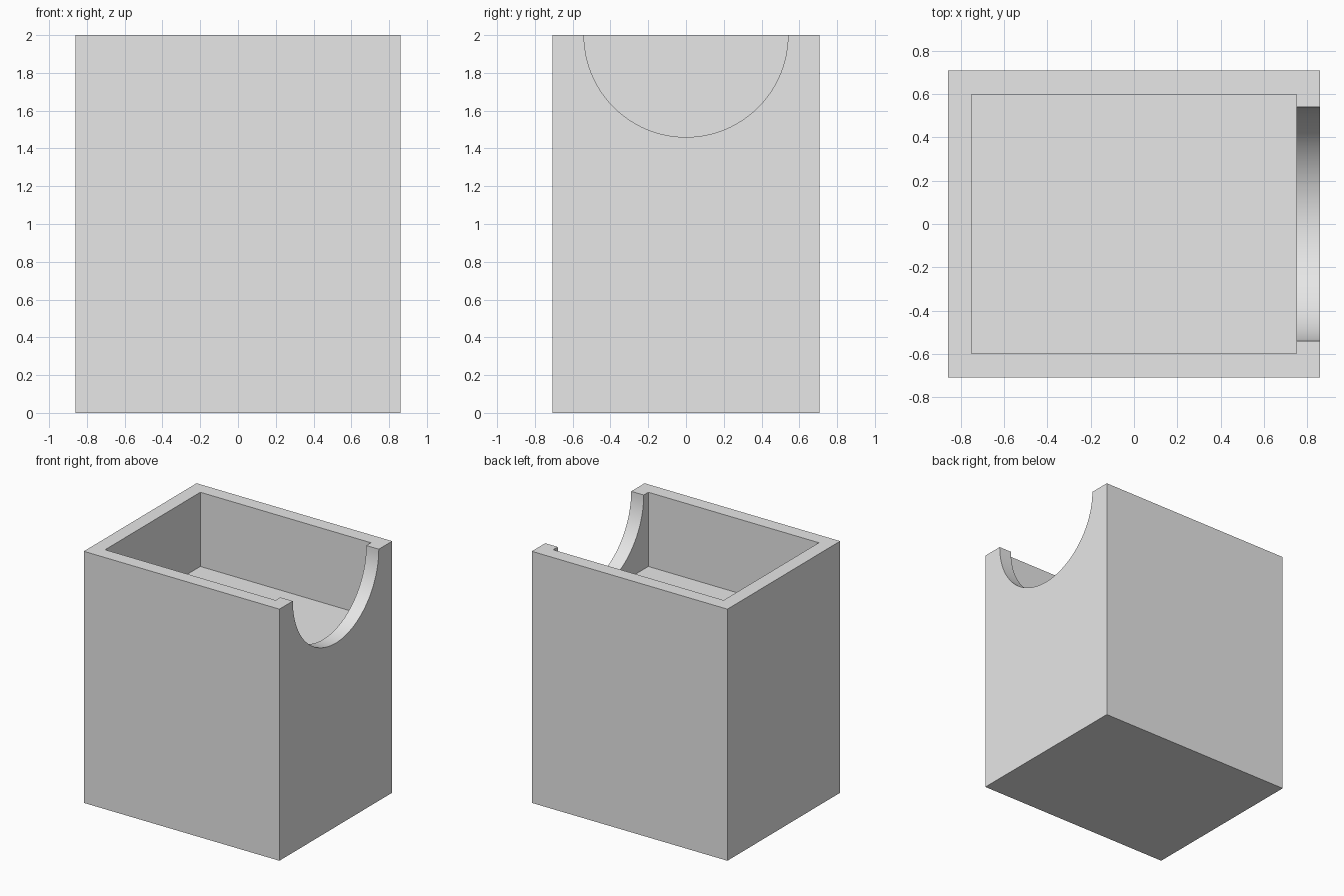
import bpy
import math

cube = bpy.data.objects.get("Cube")
if cube:
    bpy.data.objects.remove(cube, do_unlink=True)

WIDTH, DEPTH, HEIGHT = 1.72, 1.416, 2.0
WALL = 0.11
FLOOR = 1.41
NOTCH_RADIUS = 0.54


def box(name, size, bottom):
    bpy.ops.mesh.primitive_cube_add(size=1, location=(0, 0, bottom + size[2] / 2))
    obj = bpy.context.object
    obj.name = name
    obj.scale = size
    bpy.ops.object.transform_apply(location=True, rotation=False, scale=True)
    return obj


def cut(target, cutter):
    """Subtract the cutter from the target, then discard it."""
    cutter.hide_render = True
    mod = target.modifiers.new("cut", "BOOLEAN")
    mod.operation = "DIFFERENCE"
    mod.solver = "EXACT"
    mod.object = cutter
    bpy.context.view_layer.objects.active = target
    bpy.ops.object.modifier_apply(modifier=mod.name)
    bpy.data.objects.remove(cutter, do_unlink=True)


# Solid block with a shallow tray sunk in its top
body = box("box_body", (WIDTH, DEPTH, HEIGHT), 0)
cut(body, box("tray_cutter", (WIDTH - 2 * WALL, DEPTH - 2 * WALL, 1), FLOOR))

# Half-round notch through the left wall only
bpy.ops.mesh.primitive_cylinder_add(
    vertices=96, radius=NOTCH_RADIUS, depth=0.4,
    location=(WIDTH / 2, 0, HEIGHT), rotation=(0, math.pi / 2, 0))
cut(body, bpy.context.object)

# Plain grey finish
grey = bpy.data.materials.new("plain_grey")
grey.use_nodes = True
colour = (0.8, 0.8, 0.8, 1)
grey.diffuse_color = colour
grey.node_tree.nodes["Principled BSDF"].inputs["Base Color"].default_value = colour
body.data.materials.clear()
body.data.materials.append(grey)

# Smooth notch, crisp edges
bpy.ops.object.select_all(action="DESELECT")
body.select_set(True)
bpy.context.view_layer.objects.active = body
bpy.ops.object.shade_smooth_by_angle(angle=math.radians(30))
